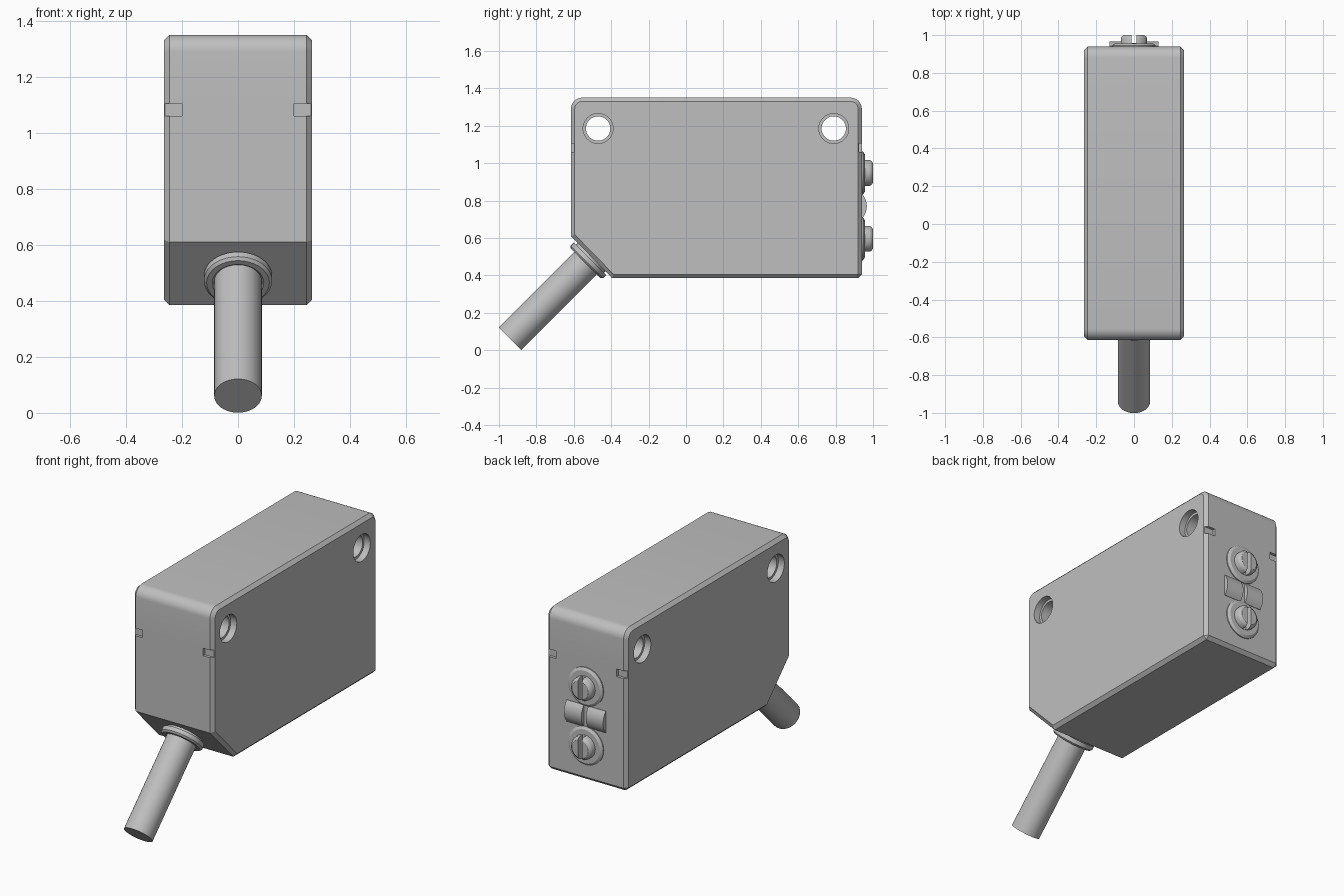
import bpy, bmesh, math
from mathutils import Matrix, Vector

if "Cube" in bpy.data.objects:
    bpy.data.objects.remove(bpy.data.objects["Cube"], do_unlink=True)

GREY = bpy.data.materials.new("plain grey")
GREY.use_nodes = True
GREY.diffuse_color = (0.52, 0.52, 0.52, 1)
GREY.node_tree.nodes["Principled BSDF"].inputs["Base Color"].default_value = (0.52, 0.52, 0.52, 1)


def finish(name, bm):
    bmesh.ops.recalc_face_normals(bm, faces=bm.faces[:])
    mesh = bpy.data.meshes.new(name)
    bm.to_mesh(mesh)
    bm.free()
    mesh.materials.append(GREY)
    ob = bpy.data.objects.new(name, mesh)
    bpy.context.collection.objects.link(ob)
    return ob


def activate(ob):
    bpy.ops.object.select_all(action='DESELECT')
    ob.select_set(True)
    bpy.context.view_layer.objects.active = ob


def smooth(ob):
    activate(ob)
    bpy.ops.object.shade_smooth_by_angle(angle=math.radians(30))


def extrude_x(name, outline, x0, x1):
    """Prism along x from a (y, z) outline."""
    bm = bmesh.new()
    face = bm.faces.new([bm.verts.new((x0, y, z)) for y, z in outline])
    new = bmesh.ops.extrude_face_region(bm, geom=[face])["geom"]
    verts = [v for v in new if isinstance(v, bmesh.types.BMVert)]
    bmesh.ops.translate(bm, verts=verts, vec=(x1 - x0, 0, 0))
    return finish(name, bm)


def box(name, low, high):
    return extrude_x(name, [(low[1], low[2]), (high[1], low[2]),
                            (high[1], high[2]), (low[1], high[2])], low[0], high[0])


def lathe(name, profile, origin, axis, steps=48):
    """Turn a (radius, height) profile about an axis, closing both ends."""
    bm = bmesh.new()
    rings = []
    for r, h in profile:
        rings.append([bm.verts.new((r * math.cos(math.tau * i / steps),
                                    r * math.sin(math.tau * i / steps), h))
                      for i in range(steps)])
    for a, b in zip(rings, rings[1:]):
        for i in range(steps):
            j = (i + 1) % steps
            bm.faces.new((a[i], a[j], b[j], b[i]))
    bm.faces.new(rings[0])
    bm.faces.new(rings[-1])
    turn = Vector((0, 0, 1)).rotation_difference(Vector(axis)).to_matrix().to_4x4()
    bm.transform(Matrix.Translation(origin) @ turn)
    return finish(name, bm)


def cut(ob, cutter):
    cutter.hide_render = True
    mod = ob.modifiers.new("cut", 'BOOLEAN')
    mod.operation, mod.solver, mod.object = 'DIFFERENCE', 'EXACT', cutter
    activate(ob)
    bpy.ops.object.modifier_apply(modifier=mod.name)
    bpy.data.objects.remove(cutter, do_unlink=True)


def arc(cy, cz, r, start, end, n=8):
    return [(cy + r * math.cos(math.radians(start + (end - start) * i / n)),
             cz + r * math.sin(math.radians(start + (end - start) * i / n)))
            for i in range(n + 1)]


# Housing with rounded top corners, angled cable corner and chamfered sides
HALF, FRONT, BACK, BOTTOM, TOP, R = 0.265, -0.615, 0.94, 0.385, 1.35, 0.06
outline = [(-0.395, BOTTOM), (BACK, BOTTOM)]
outline += arc(BACK - R, TOP - R, R, 0, 90)
outline += arc(FRONT + R, TOP - R, R, 90, 180)
outline += [(FRONT, 0.61)]
housing = extrude_x("housing", outline, -HALF, HALF)
bevel = housing.modifiers.new("chamfer", 'BEVEL')
bevel.width, bevel.segments = 0.02, 1
bevel.limit_method, bevel.angle_limit = 'ANGLE', math.radians(50)
bevel.use_clamp_overlap = False
activate(housing)
bpy.ops.object.modifier_apply(modifier=bevel.name)

# Mounting holes with a counterbore on each side
for y in (-0.47, 0.79):
    cut(housing, lathe("hole_cutter", [(0.08, -0.3), (0.08, -0.225), (0.065, -0.225),
                                       (0.065, 0.225), (0.08, 0.225), (0.08, 0.3)],
                       (0, y, 1.185), (1, 0, 0)))

# Small notches at the four upright edges
for side in (-1, 1):
    x0, x1 = sorted((side * 0.2, side * 0.3))
    for y0, y1 in ((FRONT - 0.05, FRONT + 0.016), (BACK - 0.016, BACK + 0.05)):
        cut(housing, box("notch_cutter", (x0, y0, 1.06), (x1, y1, 1.105)))
smooth(housing)

# Cable and its collar, leaving the angled corner
down = Vector((0, -1, -1)).normalized()
root = Vector((0, -0.505, 0.497))
length = (Vector((0, -0.94, 0.06)) - root).length
smooth(lathe("cable", [(0.085, -0.02), (0.085, length)], root, down))
smooth(lathe("cable_collar", [(0.105, -0.02), (0.105, 0.012), (0.122, 0.012), (0.122, 0.036),
                              (0.112, 0.046), (0.092, 0.046), (0.085, 0.04)], root, down))

# Adjusting screws on the back
for label, z in (("upper", 0.947), ("lower", 0.595)):
    smooth(lathe(label + "_screw_flange", [(0.115, -0.01), (0.115, 0.006), (0.1, 0.016)],
                 (0, BACK, z), (0, 1, 0)))
    head = lathe(label + "_screw_head", [(0.07, 0), (0.07, 0.042), (0.065, 0.052), (0.053, 0.06)],
                 (0, BACK, z), (0, 1, 0))
    cut(head, box("slot_cutter", (-0.0125, BACK + 0.018, z - 0.1), (0.0125, 1.1, z + 0.1)))
    smooth(head)

# Two domed indicator lenses between the screws
dome = [(BACK - 0.01, 0.705)] + arc(0.871, 0.77, 0.096, -42, 42) + [(BACK - 0.01, 0.835)]
for label, x in (("left", 0.072), ("right", -0.072)):
    smooth(extrude_x(label + "_indicator_lens", dome, x - 0.057, x + 0.057))
